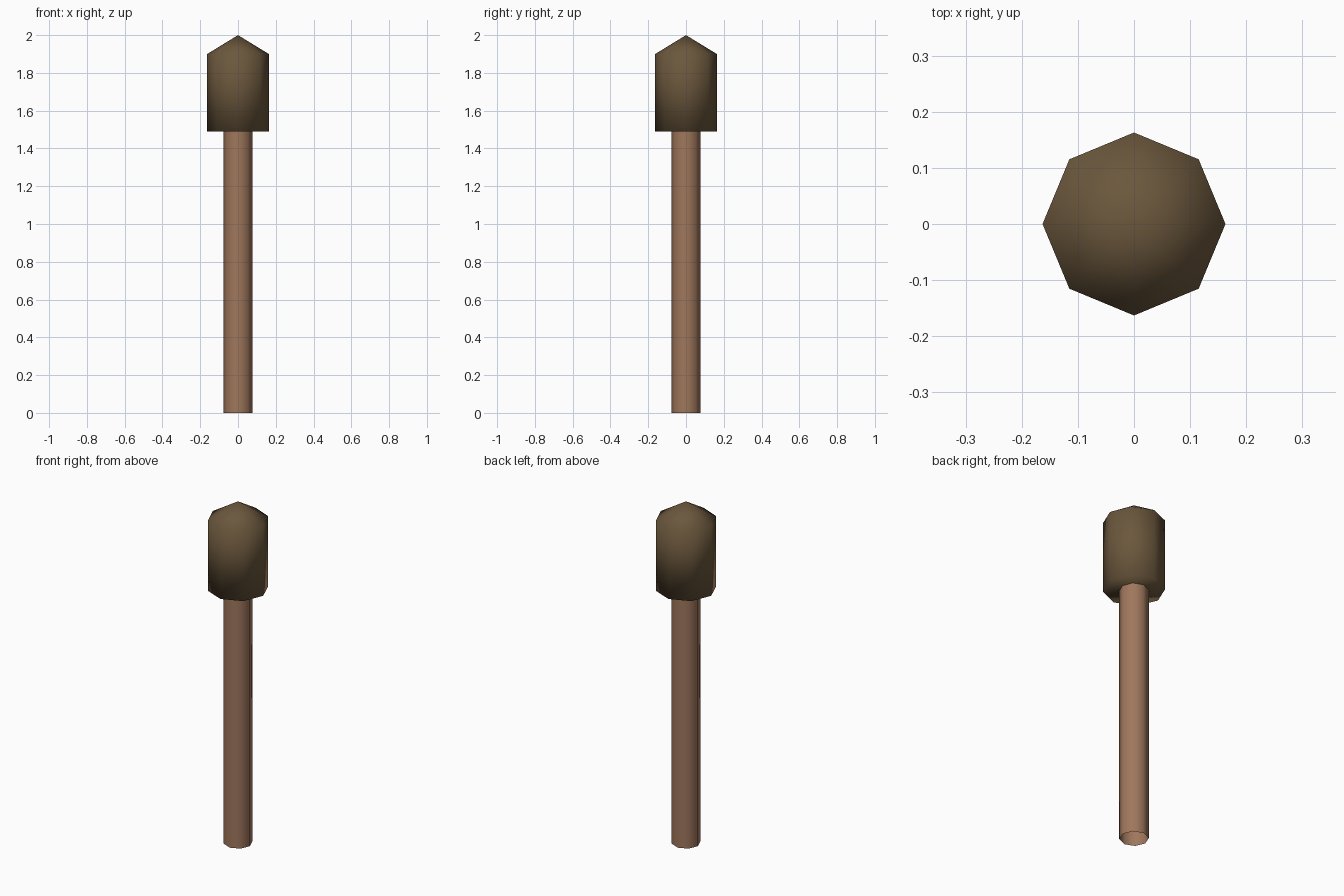
import bpy, bmesh, math

if "Cube" in bpy.data.objects:
    bpy.data.objects.remove(bpy.data.objects["Cube"])

SIDES = 8


def material(name, rgb):
    m = bpy.data.materials.new(name)
    m.diffuse_color = (*rgb, 1)
    m.use_nodes = True
    m.node_tree.nodes["Principled BSDF"].inputs["Base Color"].default_value = m.diffuse_color
    return m


def lathe(name, profile, mat, cap_bottom=False, apex=None):
    """Octagonal smooth-shaded solid from (radius, z) rings, optional tip."""
    bm = bmesh.new()
    rings = [[bm.verts.new((r * math.cos(math.tau * i / SIDES),
                            r * math.sin(math.tau * i / SIDES), z))
              for i in range(SIDES)] for r, z in profile]
    for a, b in zip(rings, rings[1:]):
        for i in range(SIDES):
            j = (i + 1) % SIDES
            bm.faces.new((a[i], a[j], b[j], b[i]))
    if cap_bottom:
        bm.faces.new(rings[0][::-1])
    if apex is not None:
        tip = bm.verts.new((0, 0, apex))
        for i in range(SIDES):
            bm.faces.new((rings[-1][i], rings[-1][(i + 1) % SIDES], tip))
    for f in bm.faces:
        f.smooth = True
    me = bpy.data.meshes.new(name)
    bm.to_mesh(me)
    bm.free()
    me.materials.append(mat)
    ob = bpy.data.objects.new(name, me)
    bpy.context.collection.objects.link(ob)
    return ob


wood = material("light brown", (0.35, 0.184, 0.107))
dark = material("dark brown", (0.147, 0.096, 0.046))

# Open-ended shaft
lathe("shaft", [(0.077, 0), (0.077, 1.49)], wood)
# Head with flat underside and pointed top
lathe("head", [(0.163, 1.49), (0.163, 1.9)], dark, cap_bottom=True, apex=2.0)
